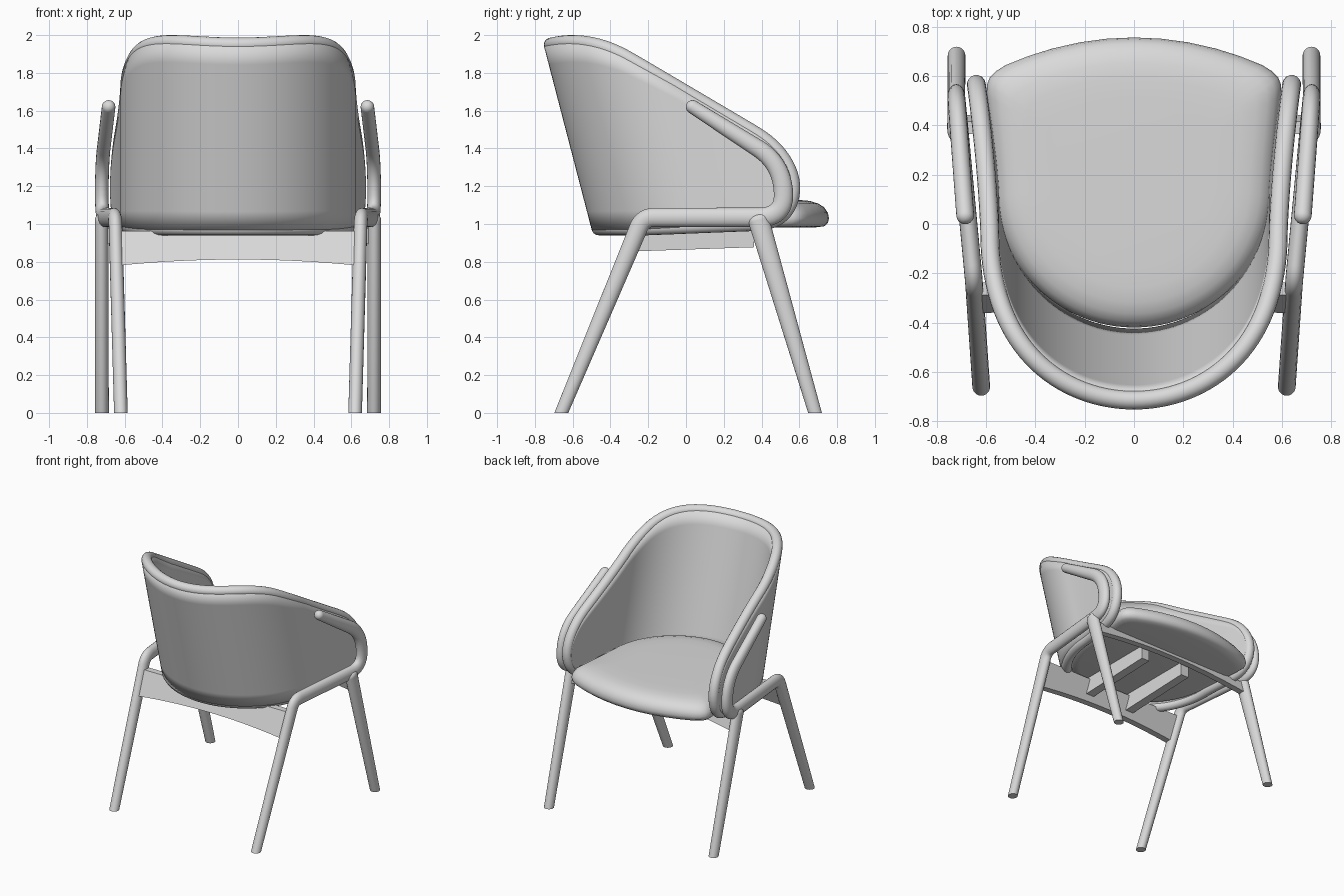
import bpy, bmesh, math
from mathutils import Vector

if "Cube" in bpy.data.objects:
    bpy.data.objects.remove(bpy.data.objects["Cube"])

mat = bpy.data.materials.new("warm_grey")
mat.diffuse_color = (0.7, 0.7, 0.7, 1)
mat.use_nodes = True
mat.node_tree.nodes["Principled BSDF"].inputs["Base Color"].default_value = mat.diffuse_color


def finish(name, bm, angle=40):
    bmesh.ops.recalc_face_normals(bm, faces=bm.faces)
    me = bpy.data.meshes.new(name)
    bm.to_mesh(me)
    bm.free()
    ob = bpy.data.objects.new(name, me)
    bpy.context.collection.objects.link(ob)
    me.materials.append(mat)
    bpy.ops.object.select_all(action='DESELECT')
    ob.select_set(True)
    bpy.context.view_layer.objects.active = ob
    bpy.ops.object.shade_smooth_by_angle(angle=math.radians(angle))
    return ob


def loft(name, rings, capped=True, joined=False):
    """Skin a list of closed rings; joined links the last ring to the first."""
    bm = bmesh.new()
    vs = [[bm.verts.new(p) for p in r] for r in rings]
    pairs = list(zip(vs, vs[1:])) + ([(vs[-1], vs[0])] if joined else [])
    for a, b in pairs:
        for i in range(len(a)):
            j = (i + 1) % len(a)
            bm.faces.new((a[i], a[j], b[j], b[i]))
    if capped:
        bm.faces.new(vs[0])
        bm.faces.new(vs[-1])
    return finish(name, bm)


def lerp(a, b, t):
    return a + (b - a) * t


def rounded_path(ctrl, steps=10):
    """Polyline of (point, radius, corner cut) with curved corners."""
    out = [(ctrl[0][0], ctrl[0][1])]
    for (p, pr, _), (c, cr, d), (n, nr, _) in zip(ctrl, ctrl[1:], ctrl[2:]):
        f, g = d / (p - c).length, d / (n - c).length
        a, b = c.lerp(p, f), c.lerp(n, g)
        ra, rb = lerp(cr, pr, f), lerp(cr, nr, g)
        for k in range(steps + 1):
            t = k / steps
            out.append((a.lerp(c, t).lerp(c.lerp(b, t), t), lerp(ra, rb, t)))
    out.append((ctrl[-1][0], ctrl[-1][1]))
    return out


def limb(name, path, width=0.036, n=20):
    """Oval limb with a rounded start and a flat foot on the floor."""
    pts = [p for p, _ in path]
    rings = []

    def ring(p, t, w, r):
        x = (Vector((1, 0, 0)) - t * t.x).normalized()
        b = t.cross(x)
        return [p + x * w * math.cos(2 * math.pi * k / n)
                + b * r * math.sin(2 * math.pi * k / n) for k in range(n)]

    t0 = (pts[1] - pts[0]).normalized()
    for k in range(1, 6):
        a = math.pi / 2 * k / 6
        rings.append(ring(pts[0] - t0 * width * math.cos(a), t0,
                          width * math.sin(a), path[0][1] * math.sin(a)))
    for i, (p, r) in enumerate(path):
        t = (pts[min(i + 1, len(pts) - 1)] - pts[max(i - 1, 0)]).normalized()
        rings.append(ring(p, t, width, r))
    rings[-1] = [v - t * (v.z / t.z) for v in rings[-1]]
    loft(name, rings)


# Side frames: armrest, side rail and back leg in one limb, plus the front leg
for s, side in ((1, "right"), (-1, "left")):
    V = lambda x, y, z: Vector((s * x, y, z))
    limb(side + "_arm_and_back_leg", rounded_path([
        (V(0.685, 0.035, 1.62), 0.036, 0),
        (V(0.72, 0.50, 1.325), 0.05, 0.14),
        (V(0.722, 0.53, 1.035), 0.052, 0.145),
        (V(0.65, -0.228, 1.035), 0.05, 0.06),
        (V(0.62, -0.66, 0), 0.034, 0)]))
    limb(side + "_front_leg", [(V(0.722, 0.385, 1.02), 0.056),
                               (V(0.72, 0.683, 0), 0.035)])

# Curved backrest shell
THICK = 0.076


def top_edge(y):
    if y < -0.3:
        z = 1.962 - 0.98 * (y + 0.6) ** 2
    else:
        z = 1.697 - 0.59 * y
    return 1.19 + (z - 1.19) * nose(y)


def bottom_edge(y):
    z = 0.978 + 0.04 * max(0, y + 0.2)
    return 1.19 - (1.19 - z) * nose(y)


def nose(y):
    u = min(max((y - 0.3) / 0.267, 0), 0.999)
    return math.sqrt(1 - u ** 4)


half = []
for i in range(31):
    a = math.pi / 2 * i / 30
    half.append((0.585 * math.sin(a), 0.15 - 0.605 * math.cos(a), 1.0))
for i in range(1, 25):
    t = math.sin(math.pi / 2 * i / 24)
    half.append((0.585 + 0.055 * t ** 1.3, 0.15 + 0.417 * t, 1 - t))
plan = [(-x, y, w) for x, y, w in reversed(half[1:])] + half

ROWS = 10
columns = []
for x, y0, w in plan:
    lean = lambda z: y0 - 0.26 * w * (z - 0.95)
    zb, zt = bottom_edge(y0), 1.6
    for _ in range(12):
        zt = top_edge(lean(zt))
    zs = [lerp(zb, zt, k / ROWS) for k in range(ROWS + 1)]
    columns.append([Vector((x, lean(z), z)) for z in zs])

bm = bmesh.new()
grid = [[bm.verts.new(p) for p in c] for c in columns]
for a, b in zip(grid, grid[1:]):
    for k in range(ROWS):
        bm.faces.new((a[k], b[k], b[k + 1], a[k + 1]))
shell = finish("backrest_shell", bm)
mod = shell.modifiers.new("thickness", 'SOLIDIFY')
mod.thickness = THICK
mod.offset = 0

# Rounded rim running all the way round the shell
edge = [c[-1] for c in columns] + [c[0] for c in reversed(columns)]
rim = []
for i, p in enumerate(edge):
    t = (edge[(i + 1) % len(edge)] - edge[i - 1]).normalized()
    col = i if i < len(columns) else 2 * len(columns) - 1 - i
    a, b = plan[max(col - 1, 0)], plan[min(col + 1, len(plan) - 1)]
    out = Vector((b[1] - a[1], a[0] - b[0], 0))
    out = (out - t * out.dot(t)).normalized()
    up = t.cross(out)
    rim.append([p + (out * math.cos(k * math.pi / 8) + up * math.sin(k * math.pi / 8))
                * THICK / 2 for k in range(16)])
loft("shell_rim", rim, capped=False, joined=True)

# Padded seat with a bowed front edge
right = []
for i in range(25):
    a = math.pi / 2 * i / 24
    right.append((0.565 * math.sin(a), 0.15 - 0.57 * math.cos(a)))
right += [(0.575, 0.28), (0.588, 0.42), (0.597, 0.52), (0.597, 0.565),
          (0.585, 0.595), (0.56, 0.62), (0.52, 0.645)]
right += [(x, 0.757 - 0.41 * x * x) for x in (0.43, 0.33, 0.22, 0.11, 0)]
outline = right + [(-x, y) for x, y in reversed(right[1:-1])]
layers = [(0.07, 0.982), (0.025, 0.988), (0.006, 1.005), (0, 1.03), (0.006, 1.06),
          (0.025, 1.088), (0.055, 1.108), (0.1, 1.122), (0.16, 1.128), (0.25, 1.13)]
loft("seat", [[(x * (1 - d / 0.58), 0.17 + (y - 0.17) * (1 - d / 0.58), z)
               for x, y in outline] for d, z in layers])


# Arched cross rails between the legs
def cross_rail(name, reach, y, slope, z_end, z_mid, z_top, thick):
    rings = []
    for i in range(17):
        u = i / 8 - 1
        zb = lerp(z_mid, z_end, u * u)
        zm = (z_end + z_top) / 2
        rings.append([(u * reach, y + slope * (z - zm) + d, z) for z, d in
                      ((zb, -thick / 2), (zb, thick / 2),
                       (z_top, thick / 2), (z_top, -thick / 2))])
    loft(name, rings)


cross_rail("back_cross_rail", 0.635, -0.30, 0.41, 0.78, 0.812, 0.962, 0.05)
cross_rail("front_cross_rail", 0.71, 0.405, -0.29, 0.89, 0.955, 0.99, 0.05)

# Seat bearers running front to back
for s, side in ((1, "right"), (-1, "left")):
    loft(side + "_seat_bearer", [
        [(s * 0.19 + dx, y, z) for dx, z in
         ((-0.035, lo), (0.035, lo), (0.035, 0.99), (-0.035, 0.99))]
        for y, lo in ((-0.28, 0.855), (0.36, 0.877))])
